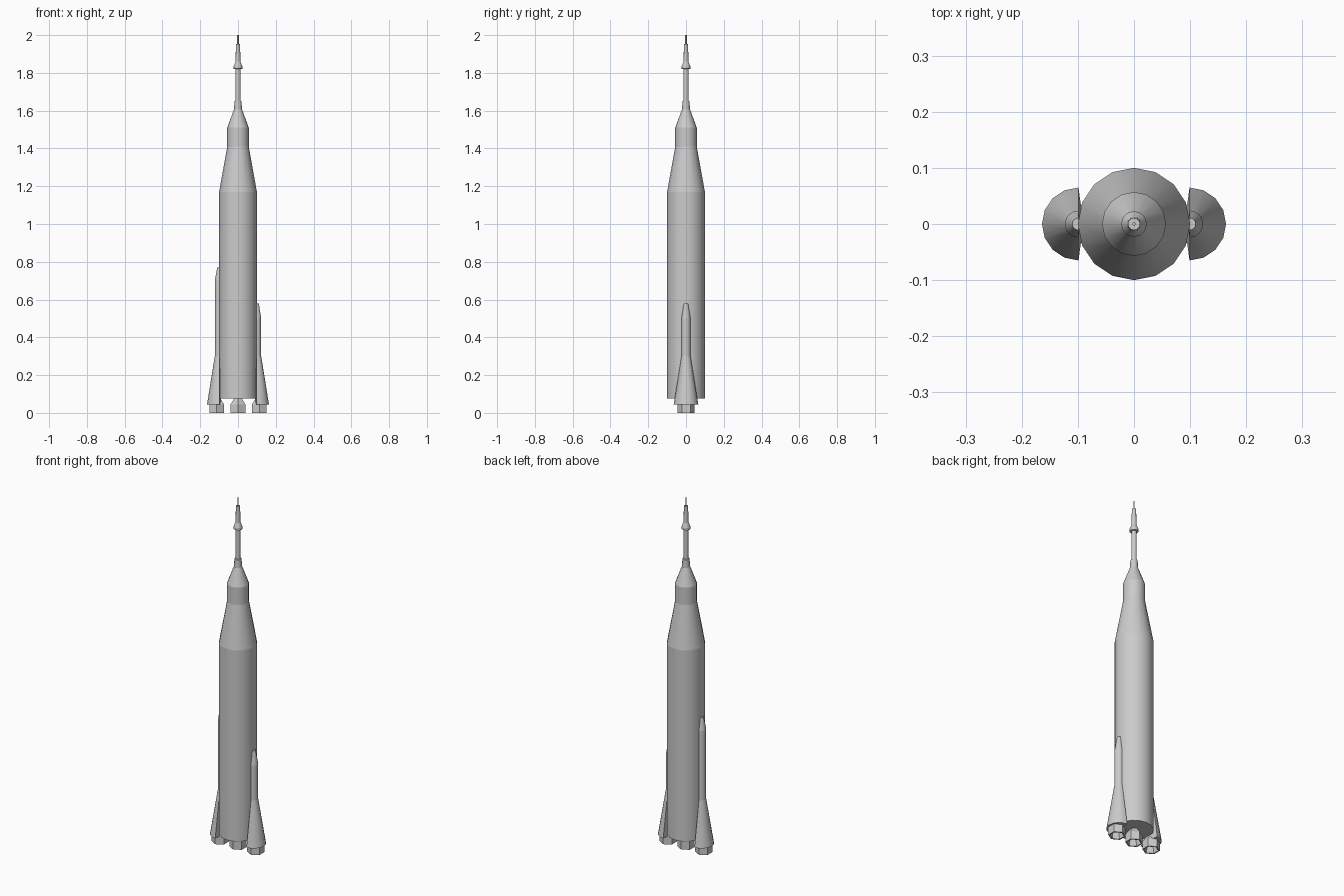
import bpy, bmesh
from math import cos, sin, pi

if "Cube" in bpy.data.objects:
    bpy.data.objects.remove(bpy.data.objects["Cube"])


def finish(name, bm, smooth=True):
    bmesh.ops.recalc_face_normals(bm, faces=bm.faces)
    for f in bm.faces:
        f.smooth = smooth
    # crisp ring edges between sections, smooth around the circumference
    for e in bm.edges:
        level = abs(e.verts[0].co.z - e.verts[1].co.z) < 1e-5
        e.smooth = not (level or e.calc_face_angle(0) > 0.6)
    mesh = bpy.data.meshes.new(name)
    bm.to_mesh(mesh)
    bm.free()
    ob = bpy.data.objects.new(name, mesh)
    bpy.context.collection.objects.link(ob)
    return ob


def loft(name, profile, outline, x=0.0, smooth=True):
    """Stack rings; outline(r) gives the ring points for a radius."""
    bm = bmesh.new()
    rings = [[bm.verts.new((x + px, py, z)) for px, py in outline(r)] for r, z in profile]
    for a, b in zip(rings, rings[1:]):
        n = len(a)
        for i in range(n):
            j = (i + 1) % n
            bm.faces.new((a[i], a[j], b[j], b[i]))
    bm.faces.new(rings[0])
    bm.faces.new(rings[-1])
    return finish(name, bm, smooth)


def circle(n, phase=0.0):
    return lambda r: [(r * cos(phase + 2 * pi * i / n), r * sin(phase + 2 * pi * i / n))
                      for i in range(n)]


def half_circle(side):
    # half ring facing outward, closed by a shallow V toward the core
    return lambda r: [(side * r * sin(pi * i / 8), r * cos(pi * i / 8))
                      for i in range(9)] + [(-side * 0.14 * r, 0)]


# main body
loft("core_stage", [(0.10, 0.075), (0.10, 1.17)], circle(16))
loft("upper_body", [(0.10, 1.17), (0.057, 1.41), (0.057, 1.51), (0.022, 1.605)], circle(16))

# escape tower and tip
loft("tower", [(0.021, 1.60), (0.019, 1.65), (0.014, 1.652), (0.014, 1.82),
               (0.023, 1.822), (0.023, 1.835), (0.013, 1.86), (0.011, 1.953)], circle(12))
loft("tip_spike", [(0.004, 1.95), (0.004, 2.0)], circle(4), smooth=False)

# half-round side pods: the left one is taller
for label, side, shoulder, top in (("left", -1, 0.70, 0.77), ("right", 1, 0.50, 0.58)):
    loft(label + "_pod", [(0.065, 0.045), (0.024, 0.30), (0.024, shoulder), (0.011, top)],
         half_circle(side), x=side * 0.099)

# hollow hexagonal engine bells in a row
bell = [(0.022, 0.078), (0.045, 0.045), (0.045, 0.0), (0.037, 0.0), (0.030, 0.04)]
for label, x in (("left", -0.113), ("centre", 0.0), ("right", 0.113)):
    loft(label + "_engine_bell", bell, circle(6, pi / 2), x=x, smooth=False)
